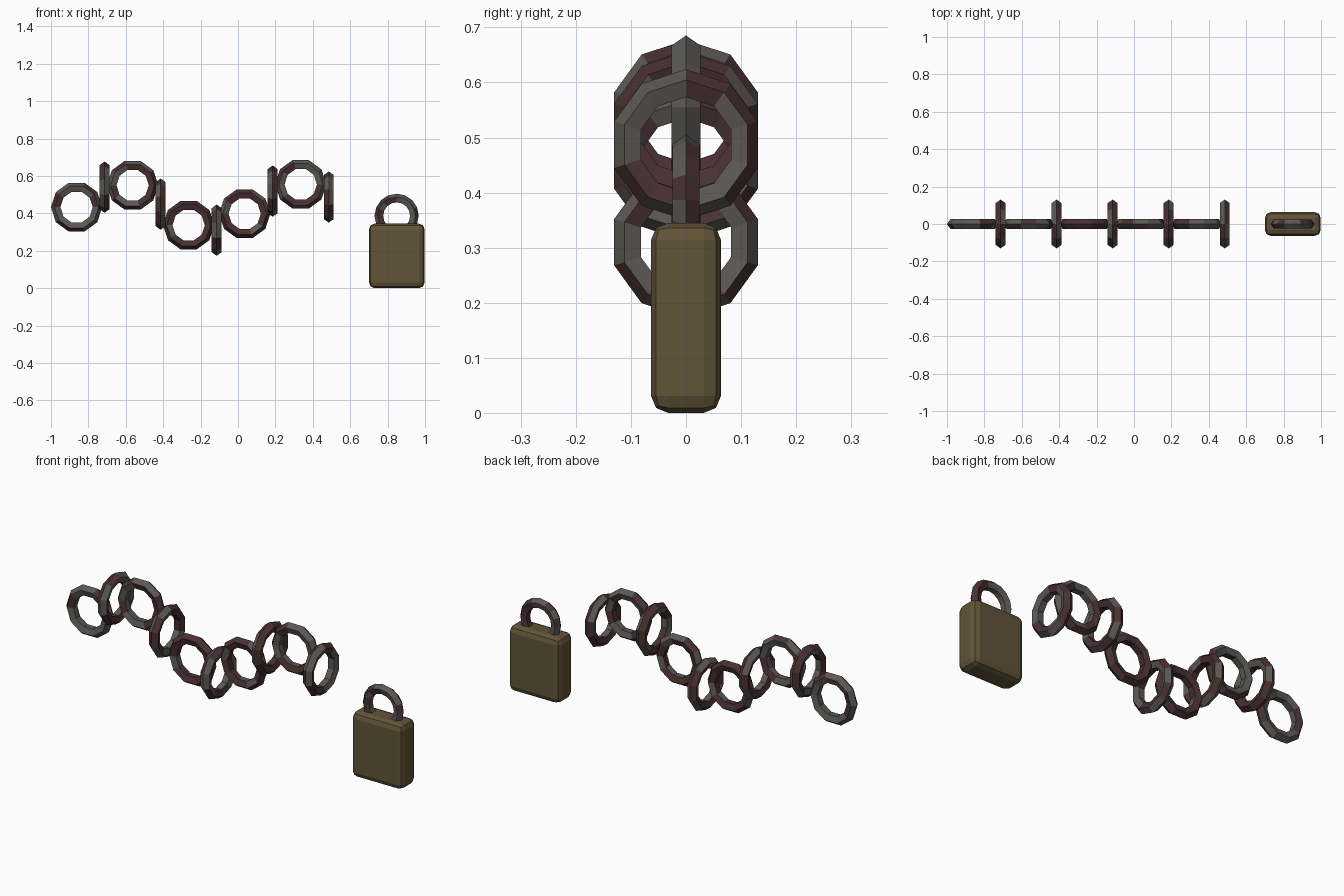
import bpy, bmesh
from math import cos, sin, pi
from mathutils import Matrix, Vector, noise

cube = bpy.data.objects.get("Cube")
if cube:
    bpy.data.objects.remove(cube, do_unlink=True)


def material(name, rgb):
    mat = bpy.data.materials.new(name)
    mat.use_nodes = True
    mat.diffuse_color = (*rgb, 1)
    mat.node_tree.nodes["Principled BSDF"].inputs["Base Color"].default_value = (*rgb, 1)
    return mat


steel = material("worn steel", (0.105, 0.097, 0.088))
rust = material("dark rust", (0.066, 0.030, 0.031))
brass = material("aged brass", (0.120, 0.090, 0.040))


def add_object(name, bm, mats):
    mesh = bpy.data.meshes.new(name)
    bm.to_mesh(mesh)
    bm.free()
    for mat in mats:
        mesh.materials.append(mat)
    obj = bpy.data.objects.new(name, mesh)
    bpy.context.collection.objects.link(obj)
    return obj


def ring(name, centre, major, minor, segments, crosswise, rust_bias):
    """Ring with a five-sided section, ridge outward; rust grows in patches."""
    bm = bmesh.new()
    loops = []
    for i in range(segments):
        a = 2 * pi * i / segments
        loop = []
        for j in range(5):
            b = 2 * pi * j / 5
            r = major + minor * cos(b)
            loop.append(bm.verts.new((r * cos(a), minor * sin(b), r * sin(a))))
        loops.append(loop)
    for i in range(segments):
        here, after = loops[i], loops[(i + 1) % segments]
        for j in range(5):
            k = (j + 1) % 5
            bm.faces.new((here[j], here[k], after[k], after[j]))
    if crosswise:
        # Turn the ring across the chain with a corner at the top
        turn = Matrix.Rotation(pi / 2, 4, 'Z') @ Matrix.Rotation(pi / 2, 4, 'Y')
        bm.transform(turn)
    bm.transform(Matrix.Translation(centre))
    bmesh.ops.recalc_face_normals(bm, faces=bm.faces)
    for face in bm.faces:
        patch = noise.noise(face.calc_center_median() * 11 + face.normal * 0.5)
        face.material_index = int(patch + rust_bias > 0)
    return add_object(name, bm, (steel, rust))


# Chain: alternating links, each with its height and amount of rust
link_heights = (0.433, 0.54, 0.55, 0.449, 0.337, 0.31, 0.398, 0.519, 0.555, 0.487)
link_rust = (-0.2, 0.1, 0.0, 0.1, 0.35, 0.0, 0.2, 0.1, 0.0, 0.0)
for n, (height, bias) in enumerate(zip(link_heights, link_rust)):
    ring(f"chain_link_{n + 1}", Vector((-0.863 + 0.1498 * n, 0, height)),
         0.109, 0.028, 10, n % 2 == 1, bias)

# Padlock shackle, its lower half sunk in the body
ring("padlock_shackle", Vector((0.848, 0, 0.387)), 0.0925, 0.0255, 16, False, -0.1)

# Padlock body: rounded block
bm = bmesh.new()
bmesh.ops.create_cube(bm, size=1)
bm.transform(Matrix.Translation((0.849, 0, 0.1725)) @ Matrix.Diagonal((0.298, 0.127, 0.345, 1)))
bmesh.ops.bevel(bm, geom=bm.edges[:], offset=0.031, segments=2, profile=0.5, affect='EDGES')
add_object("padlock_body", bm, (brass,))
